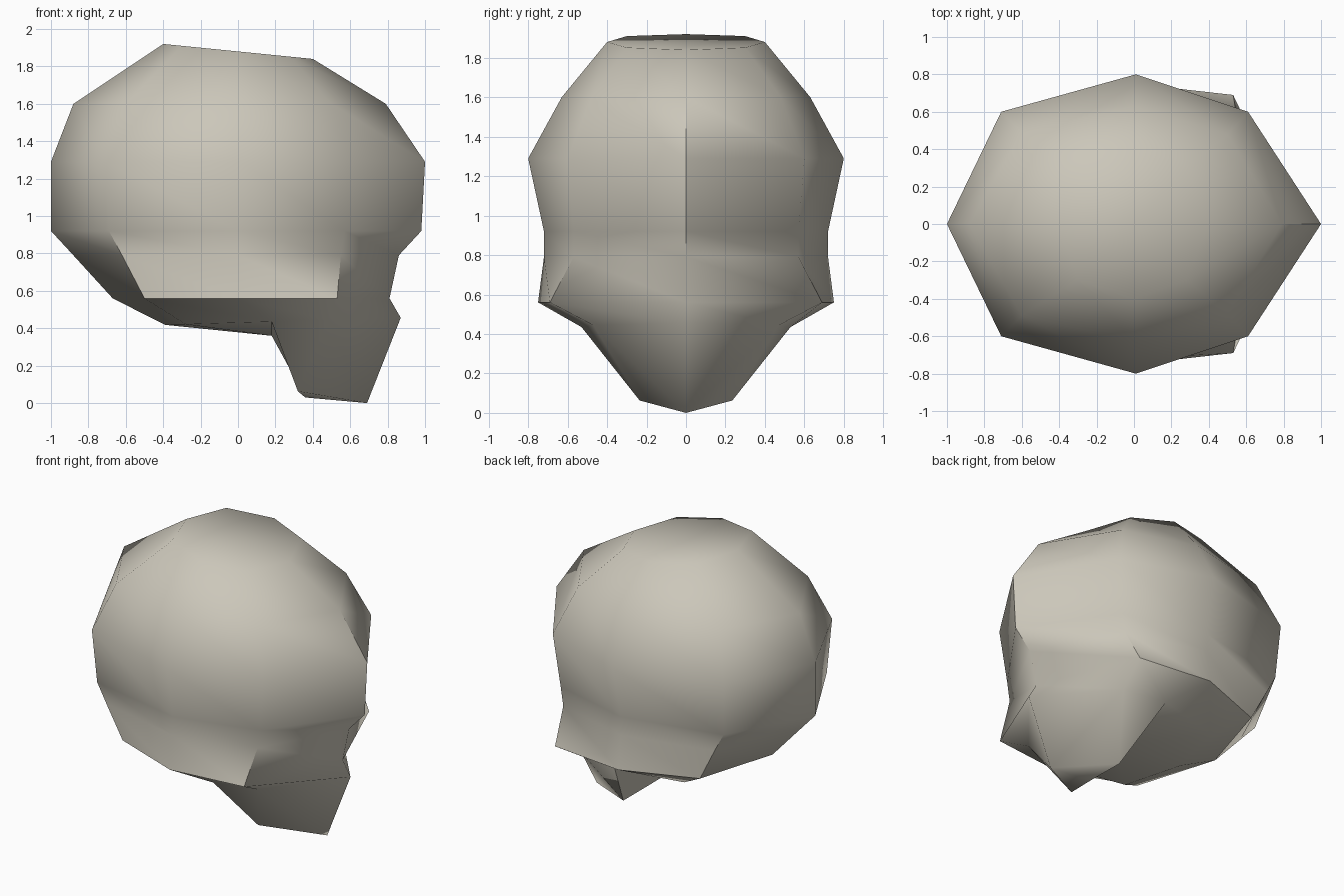
import bpy
import bmesh
import math

default_cube = bpy.data.objects.get("Cube")
if default_cube:
    bpy.data.objects.remove(default_cube, do_unlink=True)


def make_material(name, colour):
    material = bpy.data.materials.new(name)
    material.use_nodes = True
    material.diffuse_color = colour
    shader = material.node_tree.nodes["Principled BSDF"]
    shader.inputs["Base Color"].default_value = colour
    shader.inputs["Roughness"].default_value = 0.8
    return material


bone = make_material("bone", (0.60, 0.57, 0.49, 1))

# Half outlines of the head, going from the face (+x) round to the back:
# height, front x, brow corner, side, rear corner, back x
OUTLINES = [
    (1.88, 0.40, (0.28, 0.30), (0, 0.40), (-0.30, 0.30), -0.40),     # crown
    (1.60, 0.79, (0.50, 0.48), (0, 0.63), (-0.60, 0.49), -0.88),     # upper skull
    (1.29, 1.00, (0.61, 0.60), (0.01, 0.80), (-0.71, 0.60), -1.00),  # widest part
    (0.92, 0.98, (0.57, 0.57), (0, 0.72), (-0.69, 0.57), -1.00),     # brow
    (0.79, 0.86, (0.55, 0.57), (0, 0.72), (-0.62, 0.57), -0.88),     # eye level
    (0.56, 0.81, (0.53, 0.69), (0, 0.75), (-0.50, 0.56), -0.67),     # cheeks
    (0.43, 0.87, (0.48, 0.47), (0.18, 0.53), (-0.28, 0.42), -0.39),  # skull base
]

bm = bmesh.new()


def make_ring(outline):
    """Mirror a half outline into a closed ring of eight vertices."""
    z, front, brow, side, rear, back = outline
    half = [brow, side, rear]
    points = [(front, 0), *half, (back, 0)]
    points += [(x, -y) for x, y in reversed(half)]
    # the crown slopes towards the face, the base towards the back
    tilt = -0.1 if z > 1.8 else 0.03 if z < 0.5 else 0
    return [bm.verts.new((x, y, z + tilt * x)) for x, y in points]


rings = [make_ring(outline) for outline in OUTLINES]

# Skull walls
for upper, lower in zip(rings, rings[1:]):
    for i in range(len(upper)):
        j = (i + 1) % len(upper)
        bm.faces.new((upper[i], lower[i], lower[j], upper[j]))

# Crown, fanned from the middle
middle = bm.verts.new((0, 0, 1.88))
crown = rings[0]
for i in range(len(crown)):
    bm.faces.new((crown[i], crown[(i + 1) % len(crown)], middle))

# Underside of the skull and the jaw, one half at a time
base = rings[-1]
throat = bm.verts.new((0.18, 0, 0.36))
chin = bm.verts.new((0.69, 0, 0))
chin_back = bm.verts.new((0.36, 0, 0.03))
for sign, (brow, side, rear) in ((1, base[1:4]), (-1, base[:4:-1])):
    corner = bm.verts.new((0.32, 0.235 * sign, 0.063))
    bm.faces.new((base[4], throat, rear))
    bm.faces.new((rear, throat, side))
    bm.faces.new((side, throat, chin_back, corner))
    bm.faces.new((side, corner, brow))
    bm.faces.new((brow, corner, chin))
    bm.faces.new((brow, chin, base[0]))
    bm.faces.new((corner, chin_back, chin))

bmesh.ops.recalc_face_normals(bm, faces=bm.faces)
mesh = bpy.data.meshes.new("head")
bm.to_mesh(mesh)
bm.free()
mesh.materials.append(bone)
head = bpy.data.objects.new("head", mesh)
bpy.context.collection.objects.link(head)

# Smooth shading with sharp creases at the jaw and base
bpy.ops.object.select_all(action="DESELECT")
head.select_set(True)
bpy.context.view_layer.objects.active = head
bpy.ops.object.shade_smooth_by_angle(angle=math.radians(55))
